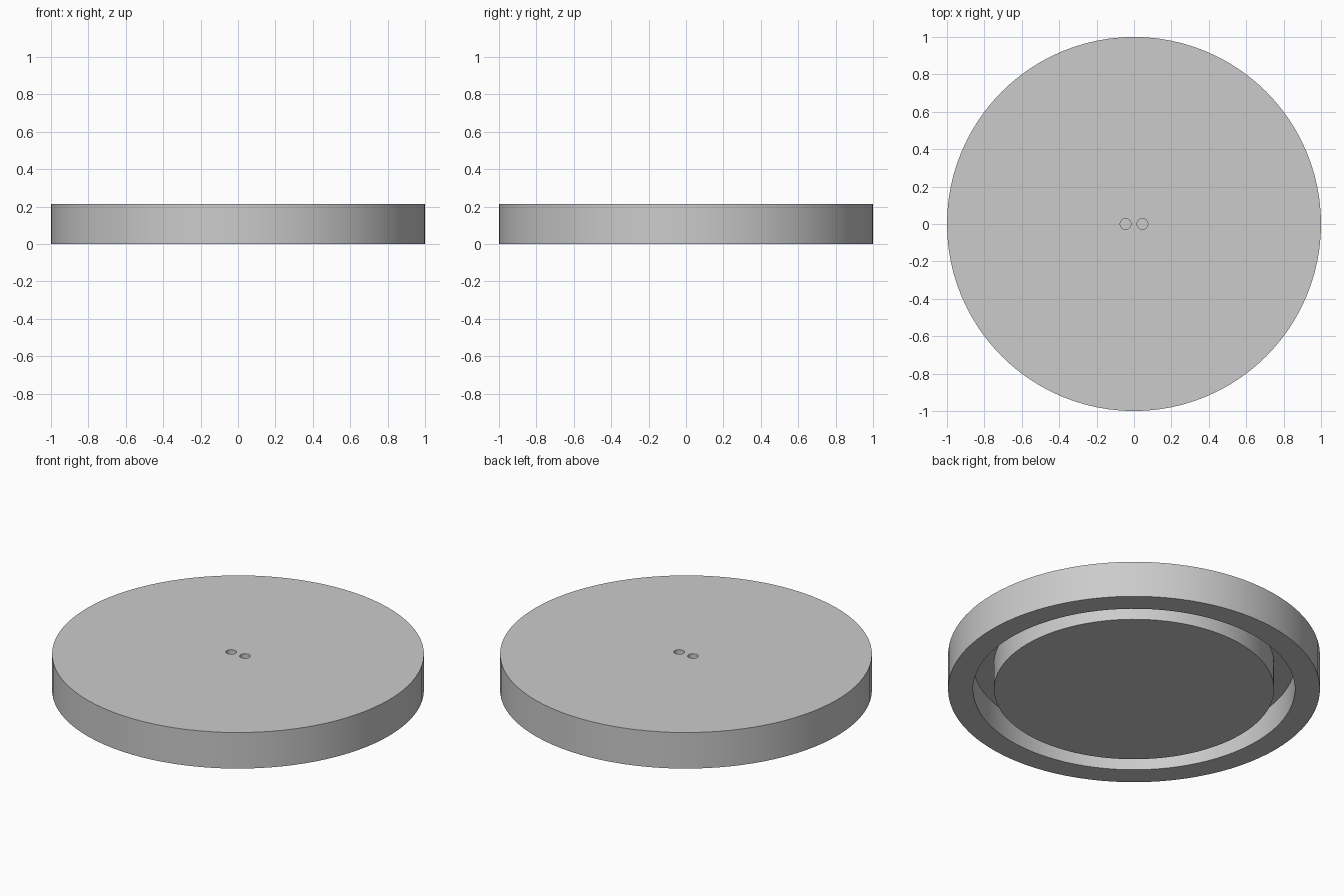
import bpy
import bmesh
from math import cos, sin, tau, radians

if "Cube" in bpy.data.objects:
    bpy.data.objects.remove(bpy.data.objects["Cube"])

HEIGHT = 0.214
SEGMENTS = 96

grey = bpy.data.materials.new("light_grey")
grey.use_nodes = True
colour = (0.6, 0.6, 0.6, 1)
grey.diffuse_color = colour
grey.node_tree.nodes["Principled BSDF"].inputs["Base Color"].default_value = colour


def lathe(name, profile, segments, x=0):
    """Turn a (radius, z) profile about a vertical axis and cap both ends."""
    bm = bmesh.new()
    rings = [[bm.verts.new((x + r * cos(tau * i / segments), r * sin(tau * i / segments), z))
              for i in range(segments)] for r, z in profile]
    for low, high in zip(rings, rings[1:]):
        for i in range(segments):
            j = (i + 1) % segments
            bm.faces.new((low[i], low[j], high[j], high[i]))
    bm.faces.new(rings[0][::-1])
    bm.faces.new(rings[-1])
    bmesh.ops.recalc_face_normals(bm, faces=bm.faces)
    mesh = bpy.data.meshes.new(name)
    bm.to_mesh(mesh)
    bm.free()
    mesh.materials.append(grey)
    obj = bpy.data.objects.new(name, mesh)
    bpy.context.collection.objects.link(obj)
    return obj


# Round lid with a ring groove in its underside
groove_top = 0.16
lid = lathe("round_lid", [(0.753, 0), (0.753, groove_top), (0.866, groove_top),
                          (0.866, 0), (1, 0), (1, HEIGHT)], SEGMENTS)
bpy.context.view_layer.objects.active = lid
lid.select_set(True)

# Two small blind holes in the middle of the top
for side in (-1, 1):
    cutter = lathe("hole_cutter", [(0.029, HEIGHT - 0.1), (0.029, HEIGHT + 0.1)], 32, side * 0.045)
    cutter.hide_render = True
    cut = lid.modifiers.new("hole", "BOOLEAN")
    cut.operation = "DIFFERENCE"
    cut.solver = "EXACT"
    cut.object = cutter
    bpy.ops.object.modifier_apply(modifier=cut.name)
    bpy.data.objects.remove(cutter)

# Smooth walls with crisp rims
bpy.ops.object.shade_smooth_by_angle(angle=radians(30))
